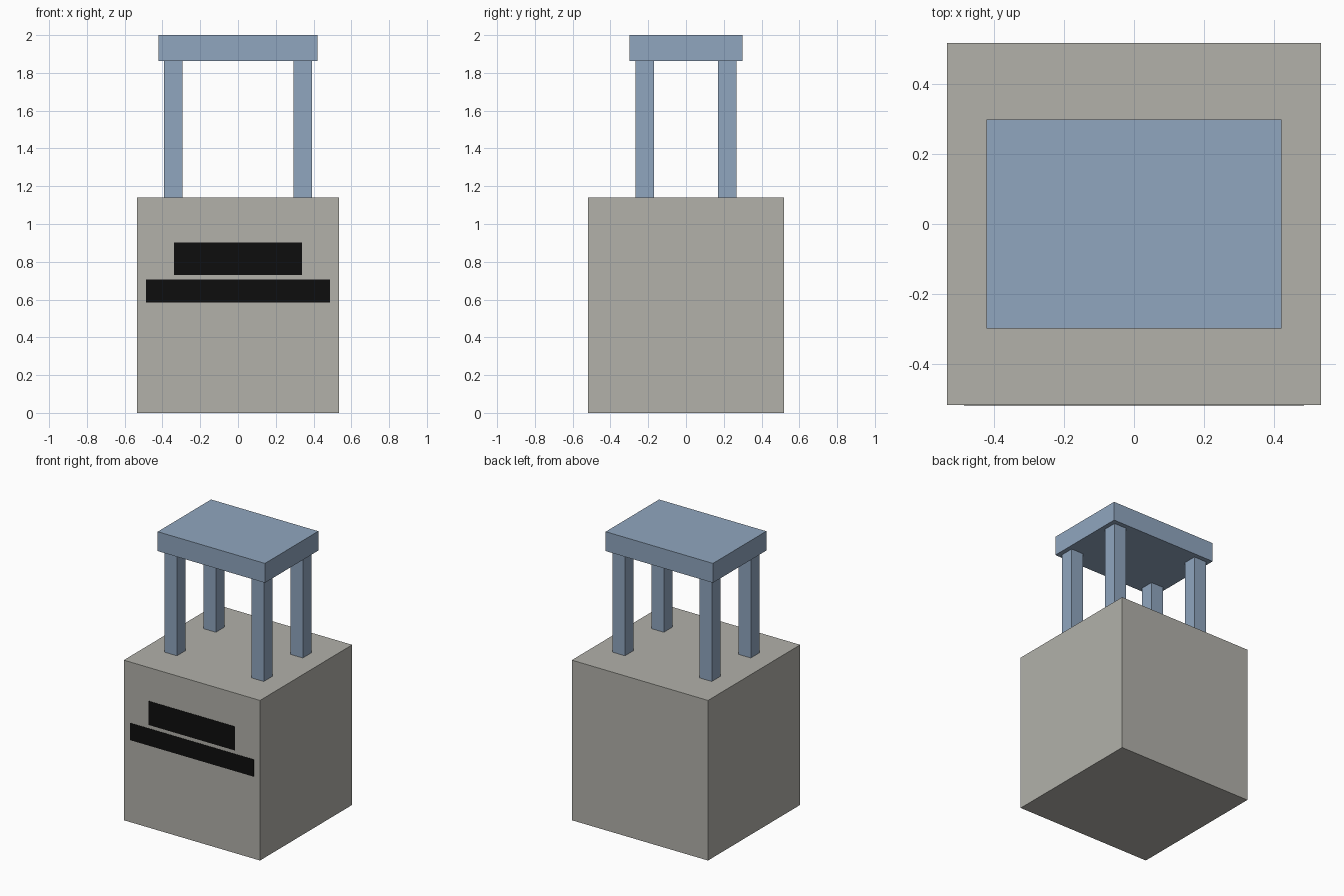
import bpy

cube = bpy.data.objects.get("Cube")
if cube:
    bpy.data.objects.remove(cube, do_unlink=True)


def linear(v):
    v /= 255
    return v / 12.92 if v <= 0.04045 else ((v + 0.055) / 1.055) ** 2.4


def material(name, r, g, b):
    mat = bpy.data.materials.new(name)
    mat.use_nodes = True
    colour = (linear(r), linear(g), linear(b), 1)
    mat.diffuse_color = colour
    shader = mat.node_tree.nodes["Principled BSDF"]
    shader.inputs["Base Color"].default_value = colour
    shader.inputs["Roughness"].default_value = 0.8
    return mat


def box(name, low, high, mat):
    """Axis-aligned box between two opposite corners."""
    centre = [(a + b) / 2 for a, b in zip(low, high)]
    bpy.ops.mesh.primitive_cube_add(size=1, location=centre)
    obj = bpy.context.object
    obj.name = name
    obj.scale = [b - a for a, b in zip(low, high)]
    bpy.ops.object.transform_apply(location=False, rotation=False, scale=True)
    obj.data.materials.append(mat)
    return obj


stone = material("warm grey", 178, 177, 170)
blue = material("dusty blue", 144, 166, 191)
black = material("black", 13, 13, 13)

BODY_X, BODY_Y, BODY_TOP = 0.536, 0.518, 1.139
SLAB_BOTTOM = 1.862

# Large block at the bottom
box("body", (-BODY_X, -BODY_Y, 0), (BODY_X, BODY_Y, BODY_TOP), stone)

# Painted bands on the front face
for name, half, low, high in (("upper_band", 0.339, 0.731, 0.901),
                              ("lower_band", 0.487, 0.584, 0.706)):
    box(name, (-half, -BODY_Y - 0.002, low), (half, -BODY_Y + 0.001, high), black)

# Four square legs standing on the block
for side, sx in (("left", 1), ("right", -1)):
    for end, sy in (("front", -1), ("back", 1)):
        x, y, h = sx * 0.342, sy * 0.219, 0.0485
        box(f"{end}_{side}_leg", (x - h, y - h, BODY_TOP),
            (x + h, y + h, SLAB_BOTTOM), blue)

# Slab resting on the legs
box("top_slab", (-0.422, -0.3, SLAB_BOTTOM), (0.422, 0.3, 2), blue)
